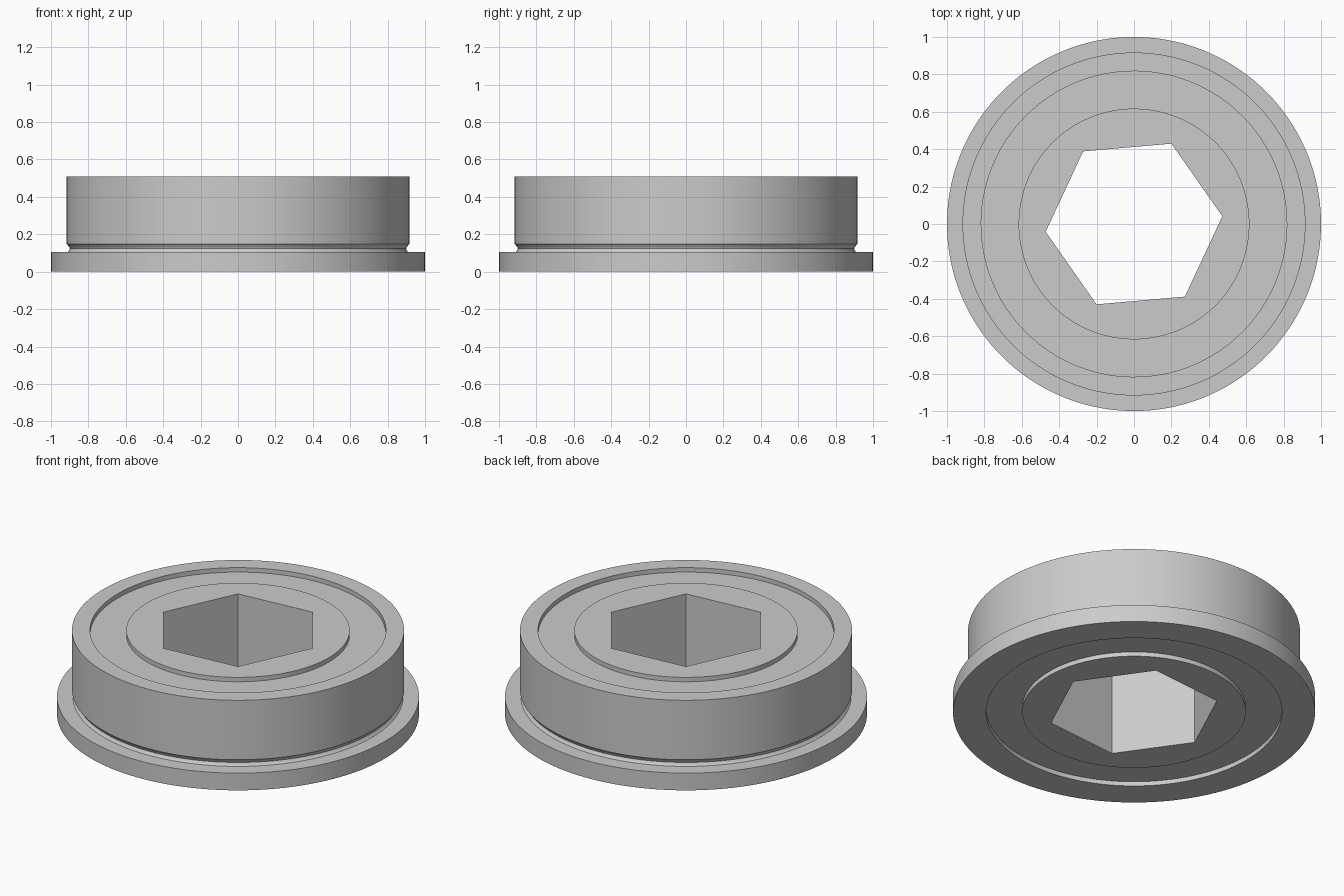
import bpy, bmesh
from math import sin, cos, pi, radians

cube = bpy.data.objects.get("Cube")
if cube:
    bpy.data.objects.remove(cube, do_unlink=True)

SEGMENTS = 120          # divisible by six so the hex corners land on vertices
TURN = radians(5)       # rotation of the hexagonal bore
HEIGHT = 0.51
RECESS = 0.027          # depth of the shield below the rims
BORE, HUB, RACE, BODY, FLANGE = 0.474, 0.617, 0.817, 0.917, 1.0

steel = bpy.data.materials.new("steel_grey")
steel.use_nodes = True
grey = (0.6, 0.6, 0.6, 1)
steel.diffuse_color = grey
steel.node_tree.nodes["Principled BSDF"].inputs["Base Color"].default_value = grey


def hexagon(angle):
    """Radius of a unit hexagon at an angle measured from a corner."""
    return cos(pi / 6) / cos(angle % (pi / 3) - pi / 6)


def lathe(name, profile, hex_radius=None):
    """Sweep a closed (radius, z) profile; points at hex_radius follow a hexagon."""
    bm = bmesh.new()
    rings = []
    for i in range(SEGMENTS):
        a = 2 * pi * i / SEGMENTS
        ring = []
        for r, z in profile:
            rr = r * hexagon(a) if r == hex_radius else r
            ring.append(bm.verts.new((rr * cos(a + TURN), rr * sin(a + TURN), z)))
        rings.append(ring)
    n = len(profile)
    for i, ring in enumerate(rings):
        after = rings[(i + 1) % SEGMENTS]
        for j in range(n):
            k = (j + 1) % n
            bm.faces.new((ring[j], after[j], after[k], ring[k]))
    bmesh.ops.recalc_face_normals(bm, faces=bm.faces)
    mesh = bpy.data.meshes.new(name)
    bm.to_mesh(mesh)
    bm.free()
    mesh.materials.append(steel)
    obj = bpy.data.objects.new(name, mesh)
    bpy.context.collection.objects.link(obj)
    bpy.ops.object.select_all(action="DESELECT")
    obj.select_set(True)
    bpy.context.view_layer.objects.active = obj
    bpy.ops.object.shade_smooth_by_angle(angle=radians(35))
    return obj


# Outer race with flange and rounded undercut groove
groove = [(0.912, 0.105), (0.903, 0.113), (0.899, 0.123), (0.903, 0.134), (BODY, 0.148)]
lathe("outer_race", [(RACE, 0), (FLANGE, 0), (FLANGE, 0.105)] + groove
      + [(BODY, HEIGHT), (RACE, HEIGHT)])

# Recessed shield between the races
lathe("shield", [(HUB, RECESS), (RACE, RECESS), (RACE, HEIGHT - RECESS), (HUB, HEIGHT - RECESS)])

# Inner race with hexagonal bore
lathe("inner_race", [(BORE, 0), (HUB, 0), (HUB, HEIGHT), (BORE, HEIGHT)], hex_radius=BORE)
